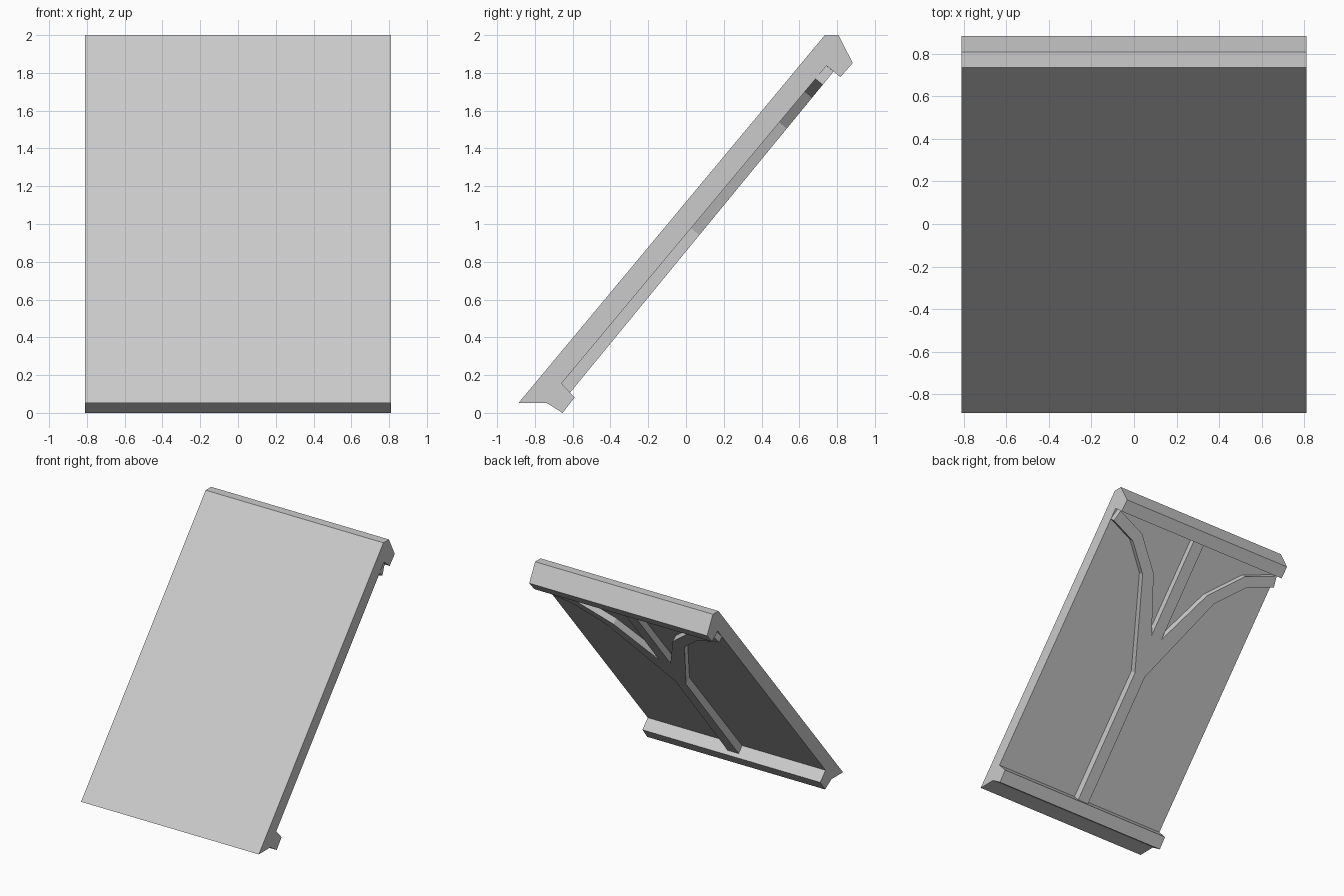
import bpy
import bmesh
from mathutils import Vector

old = bpy.data.objects.get("Cube")
if old:
    bpy.data.objects.remove(old, do_unlink=True)

HALF_W = 0.81
grey = bpy.data.materials.new("plain_grey")
grey.use_nodes = True
GREY = (0.6, 0.6, 0.6, 1)
grey.diffuse_color = GREY
grey.node_tree.nodes["Principled BSDF"].inputs["Base Color"].default_value = GREY


def prism(name, start, end):
    """Solid between two matching outlines."""
    bm = bmesh.new()
    a = [bm.verts.new(p) for p in start]
    b = [bm.verts.new(p) for p in end]
    bm.faces.new(a)
    bm.faces.new(b[::-1])
    for i in range(len(a)):
        j = (i + 1) % len(a)
        bm.faces.new((a[i], b[i], b[j], a[j]))
    bmesh.ops.recalc_face_normals(bm, faces=bm.faces)
    mesh = bpy.data.meshes.new(name)
    bm.to_mesh(mesh)
    bm.free()
    mesh.materials.append(grey)
    obj = bpy.data.objects.new(name, mesh)
    bpy.context.collection.objects.link(obj)
    return obj


# Sloping panel with a foot lip and a head lip, as one side profile (y, z)
profile = [(-.886, .053), (-.738, .053), (-.653, 0), (-.59, .082),
           (-.659, .156), (.744, 1.838), (.817, 1.778), (.883, 1.852),
           (.807, 2), (.735, 2)]
prism("sloping_panel",
      [(-HALF_W, y, z) for y, z in profile],
      [(HALF_W, y, z) for y, z in profile])

# Frame on the panel's back: across, up the slope, and out of it
foot = Vector((0, -.659, .156))
up = (Vector((0, .744, 1.838)) - foot).normalized()
out = up.cross(Vector((-1, 0, 0)))
if out.y < 0:
    out = -out


def on_back(x, v, depth):
    return foot + Vector((x, 0, 0)) + up * v + out * depth


# Branching rib: a trunk, two curved arms and a centre stem
half = [(.05, -.01), (.05, 1.07), (.36, 1.8), (.57, 2.01), (.81, 2.1),
        (.79, 2.19), (.52, 2.09), (.27, 1.84), (.05, 1.39), (.05, 2.195)]
outline = half + [(-x, v) for x, v in reversed(half)]
prism("branching_rib",
      [on_back(x, v, -.01) for x, v in outline],
      [on_back(x, v, .066 - .008 * v) for x, v in outline])
